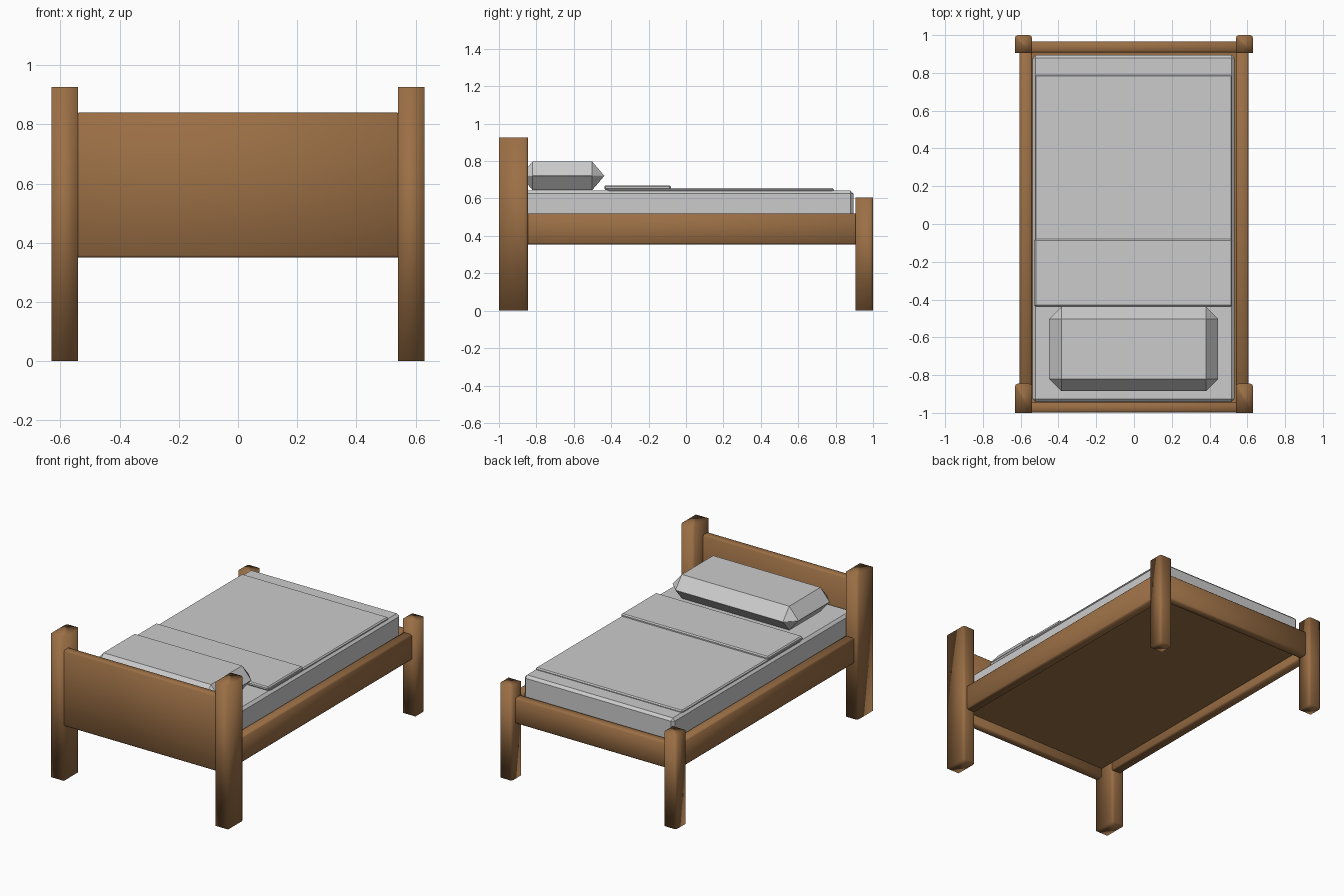
import bpy, bmesh

if "Cube" in bpy.data.objects:
    bpy.data.objects.remove(bpy.data.objects["Cube"])

wood = bpy.data.materials.new("wood")
wood.diffuse_color = (0.33, 0.16, 0.06, 1)
wood.use_nodes = True
wood.node_tree.nodes["Principled BSDF"].inputs["Base Color"].default_value = wood.diffuse_color


def box(name, x, y, z, bevel=0.0, mat=None, smooth=False, pick=None, segments=1):
    """Box from axis ranges; bevels all edges, or those accepted by pick."""
    bm = bmesh.new()
    bmesh.ops.create_cube(bm, size=1)
    for v in bm.verts:
        for i, (lo, hi) in enumerate((x, y, z)):
            v.co[i] = hi if v.co[i] > 0 else lo
    if bevel:
        edges = [e for e in bm.edges if pick is None or pick(e)]
        bmesh.ops.bevel(bm, geom=edges, offset=bevel, segments=segments,
                        profile=0.5, affect='EDGES')
    for f in bm.faces:
        f.smooth = smooth
    me = bpy.data.meshes.new(name)
    bm.to_mesh(me)
    bm.free()
    ob = bpy.data.objects.new(name, me)
    bpy.context.collection.objects.link(ob)
    if mat:
        me.materials.append(mat)
    return ob


def pair(name, x, y, z, **kw):
    """Same part on the right and left sides."""
    box(name + "_right", x, y, z, **kw)
    box(name + "_left", (-x[1], -x[0]), y, z, **kw)


def rear_vertical(y):
    """Upright edges on the +y side."""
    return lambda e: (abs(e.verts[0].co.z - e.verts[1].co.z) > 0.1
                      and min(v.co.y for v in e.verts) > y - 0.01)


# wooden frame
frame = dict(mat=wood, smooth=True)
pair("head_post", (0.54, 0.63), (-1.0, -0.845), (0, 0.927), bevel=0.015,
     segments=2, pick=rear_vertical(-0.845), **frame)
pair("foot_post", (0.54, 0.63), (0.905, 1.0), (0, 0.605), bevel=0.015,
     segments=2, pick=rear_vertical(1.0), **frame)
box("headboard", (-0.547, 0.547), (-0.998, -0.945), (0.35, 0.84), bevel=0.008, **frame)
box("footboard", (-0.547, 0.547), (0.908, 0.965), (0.355, 0.52), bevel=0.008, **frame)
pair("side_rail", (0.54, 0.605), (-0.86, 0.915), (0.355, 0.52), bevel=0.008, **frame)
box("base_panel", (-0.545, 0.545), (-0.95, 0.91), (0.41, 0.44), mat=wood)

# mattress and bedding
box("mattress", (-0.537, 0.532), (-0.942, 0.895), (0.44, 0.643), bevel=0.016)
box("blanket", (-0.525, 0.52), (-0.42, 0.79), (0.635, 0.655), bevel=0.007)
box("blanket_fold", (-0.527, 0.52), (-0.437, -0.08), (0.645, 0.67), bevel=0.007)

# pillow: fully chamfered block, stretched in height
pillow = box("pillow", (-0.449, 0.446), (-0.885, -0.437), (-0.0655, 0.0655), bevel=0.065)
for v in pillow.data.vertices:
    v.co.z = 0.721 + v.co.z * 0.077 / 0.0655
